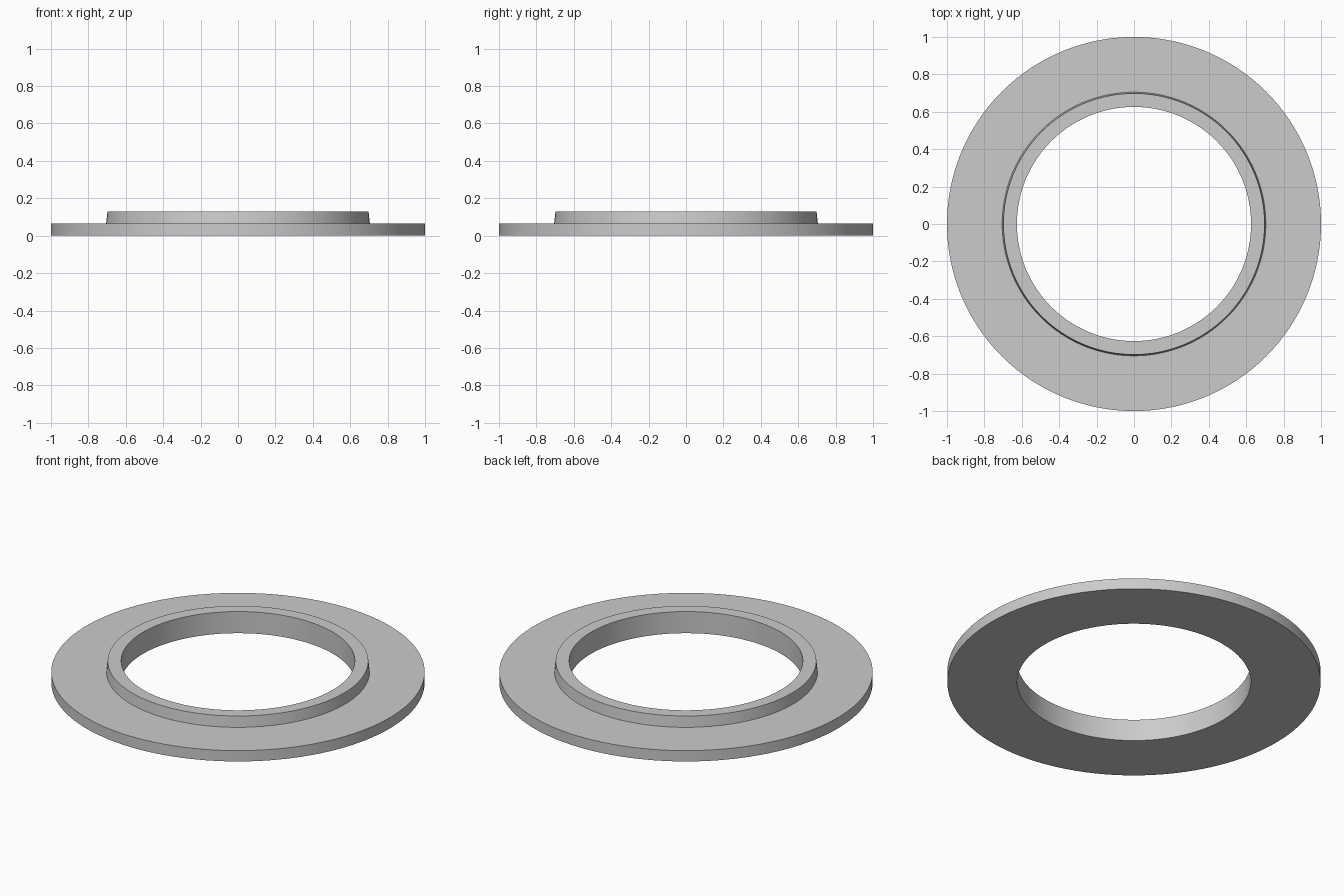
import bpy
import bmesh
import math

cube = bpy.data.objects.get("Cube")
if cube:
    bpy.data.objects.remove(cube, do_unlink=True)

SEGMENTS = 128

# Plain grey metal
grey = bpy.data.materials.new("light_grey")
grey.use_nodes = True
colour = (0.6, 0.6, 0.6, 1)
grey.diffuse_color = colour
grey.node_tree.nodes["Principled BSDF"].inputs["Base Color"].default_value = colour

# Closed cross-section (radius, height): bore, flange, then tapered raised collar
profile = [(0.626, 0), (1, 0), (1, 0.064), (0.705, 0.064), (0.698, 0.128), (0.626, 0.128)]


def lathe(name, section, material):
    """Revolve a closed cross-section around the z axis."""
    bm = bmesh.new()
    rings = []
    for i in range(SEGMENTS):
        a = math.tau * i / SEGMENTS
        rings.append([bm.verts.new((r * math.cos(a), r * math.sin(a), z)) for r, z in section])
    n = len(section)
    for i, ring in enumerate(rings):
        nxt = rings[(i + 1) % SEGMENTS]
        for j in range(n):
            k = (j + 1) % n
            bm.faces.new((ring[j], nxt[j], nxt[k], ring[k]))
    bmesh.ops.recalc_face_normals(bm, faces=bm.faces[:])
    mesh = bpy.data.meshes.new(name)
    bm.to_mesh(mesh)
    bm.free()
    mesh.materials.append(material)
    obj = bpy.data.objects.new(name, mesh)
    bpy.context.collection.objects.link(obj)
    return obj


ring = lathe("flanged_ring", profile, grey)

# Smooth round walls with crisp rims
bpy.ops.object.select_all(action="DESELECT")
ring.select_set(True)
bpy.context.view_layer.objects.active = ring
bpy.ops.object.shade_smooth_by_angle(angle=math.radians(30))
